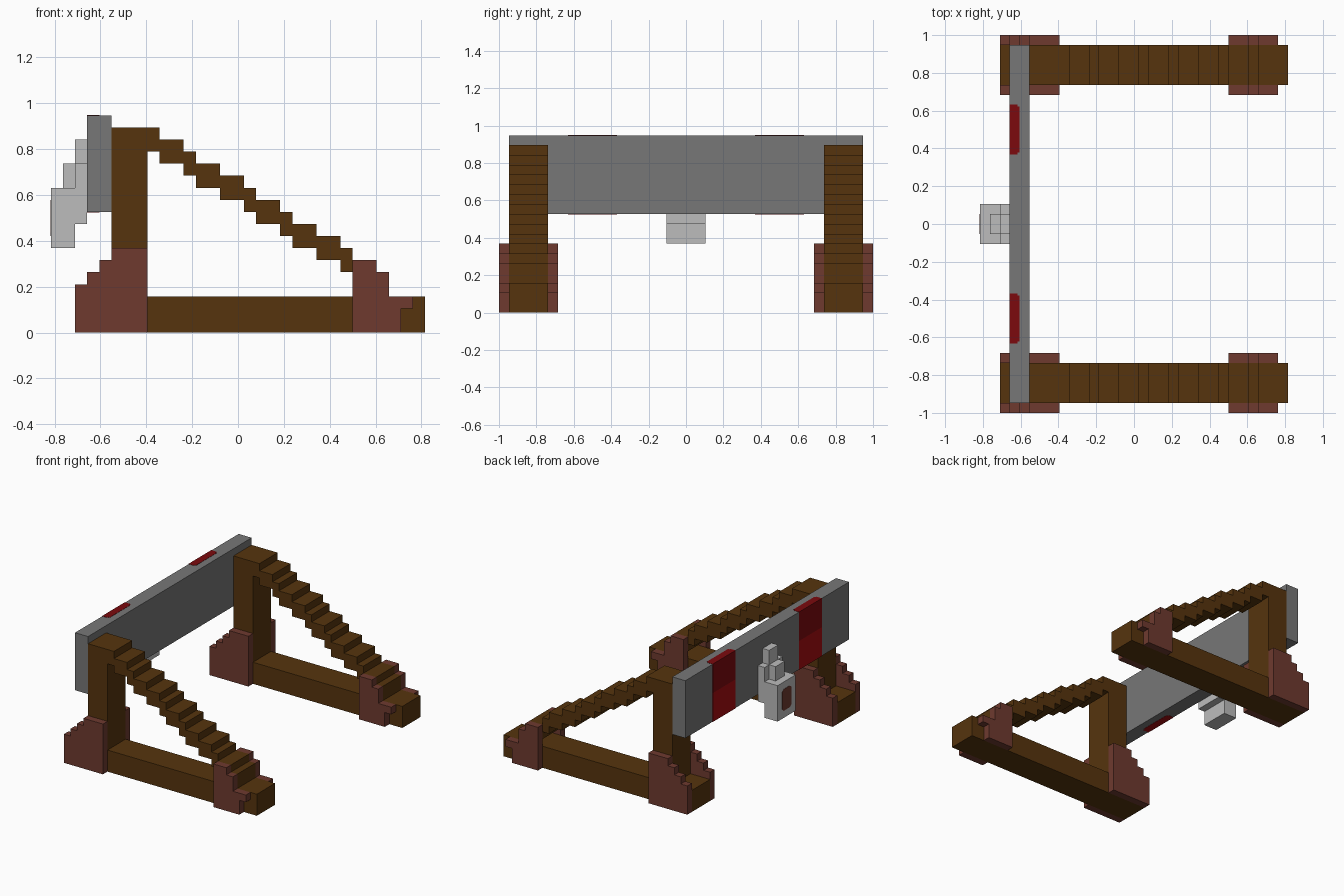
import bpy, bmesh
from mathutils import Vector

U = 2 / 38        # one block
X0 = -15.5        # block index 0 along x
T = 0.03          # painted plate thickness, in blocks

cube = bpy.data.objects.get("Cube")
if cube:
    bpy.data.objects.remove(cube, do_unlink=True)


def material(name, rgb):
    lin = [(c / 255 / 12.92) if c / 255 <= 0.04045 else ((c / 255 + 0.055) / 1.055) ** 2.4 for c in rgb]
    m = bpy.data.materials.new(name)
    m.use_nodes = True
    m.diffuse_color = (*lin, 1)
    m.node_tree.nodes["Principled BSDF"].inputs["Base Color"].default_value = (*lin, 1)
    return m


wood = material("brown wood", (86, 52, 13))
rust = material("reddish brown", (110, 58, 47))
grey = material("mid grey", (119, 119, 119))
pale = material("light grey", (188, 188, 188))
dark_red = material("dark red", (124, 10, 13))
red = material("bright red", (165, 12, 16))


def prism(name, points, axis, lo, hi, mat):
    """Extrude a closed profile, in blocks, along an axis from lo to hi."""
    def place(p, h):
        q = {"x": (h, p[0], p[1]), "y": (p[0], h, p[1]), "z": (p[0], p[1], h)}[axis]
        return Vector((q[0] + X0, q[1], q[2])) * U
    bm = bmesh.new()
    face = bm.faces.new([bm.verts.new(place(p, lo)) for p in points])
    ext = bmesh.ops.extrude_face_region(bm, geom=[face])
    verts = [v for v in ext["geom"] if isinstance(v, bmesh.types.BMVert)]
    bmesh.ops.translate(bm, verts=verts, vec=place((0, 0), hi) - place((0, 0), lo))
    bmesh.ops.recalc_face_normals(bm, faces=bm.faces)
    mesh = bpy.data.meshes.new(name)
    bm.to_mesh(mesh)
    bm.free()
    mesh.materials.append(mat)
    ob = bpy.data.objects.new(name, mesh)
    bpy.context.scene.collection.objects.link(ob)
    return ob


def box(name, x, y, z, mat):
    return prism(name, [(x[0], z[0]), (x[1], z[0]), (x[1], z[1]), (x[0], z[1])], "y", y[0], y[1], mat)


def outline(columns):
    """Stepped outline from (x start, x end, bottom, top) columns."""
    pts = []
    for a, b, lo, hi in columns:
        pts += [(a, hi), (b, hi)]
    for a, b, lo, hi in reversed(columns):
        pts += [(b, lo), (a, lo)]
    return [p for i, p in enumerate(pts) if p != pts[i - 1]]


def notched(u0, u1, v0, v1, c):
    """Rectangle with small corners cut off at its v1 end."""
    return [(u0, v0), (u1, v0), (u1, v1 - c), (u1 - c, v1 - c), (u1 - c, v1),
            (u0 + c, v1), (u0 + c, v1 - c), (u0, v1 - c)]


# Stepped diagonal brace: every column is two blocks high and one lower than the last
edges = [8, 9, 11, 12, 14, 16, 17, 19, 20, 22, 24, 25, 27, 28]
brace = outline([(a, b, 15 - i, 17 - i) for i, (a, b) in enumerate(zip(edges, edges[1:]))])
rear_bracket = outline([(2, 3, 0, 4), (3, 4, 0, 5), (4, 5, 0, 6), (5, 8, 0, 7)])
front_bracket = outline([(25, 27, 0, 6), (27, 28, 0, 5), (28, 29, 0, 3), (29, 30, 2, 3)])

# Two mirrored side frames
for s, side in ((1, "rear"), (-1, "front")):
    lo, hi = sorted((14 * s, 18 * s))
    box(f"{side}_base_beam", (2, 31), (lo, hi), (0, 3), wood)
    box(f"{side}_post", (5, 8), (lo, hi), (3, 17), wood)
    prism(f"{side}_brace", brace, "y", lo, hi, wood)
    for y, where in ((lo - 1, "a"), (hi, "b")):
        prism(f"{side}_post_bracket_{where}", rear_bracket, "y", y, y + 1, rust)
        prism(f"{side}_toe_bracket_{where}", front_bracket, "y", y, y + 1, rust)

# Crossbar with wrapped red stripes
box("crossbar", (3, 5), (-18, 18), (10, 18), grey)
for s, side in ((1, "rear"), (-1, "front")):
    y0, y1 = sorted((7 * s, 12 * s))
    box(f"{side}_stripe_lower", (3 - T, 3), (y0, y1), (10, 14), red)
    box(f"{side}_stripe_upper", (3 - T, 3), (y0, y1), (14, 18), dark_red)
    cap = [(x, y) for y, x in notched(y0, y1, 3 - T, 4, 0.2)]
    prism(f"{side}_stripe_top", cap, "z", 18, 18 + T, dark_red)
    prism(f"{side}_stripe_bottom", cap, "z", 10 - T, 10, red)

# Latch on the outer face of the crossbar
box("latch_body", (0, 2), (-2, 2), (7, 12), pale)
box("latch_plate", (2, 3), (-2, 2), (9, 14), pale)
box("latch_knob", (1, 2), (-1, 1), (12, 14), pale)
box("latch_post", (2, 3), (-1, 1), (14, 16), pale)
keyhole = [(-1, 8.3), (-0.7, 8), (0.7, 8), (1, 8.3), (1, 10.7), (0.7, 11), (-0.7, 11), (-1, 10.7)]
prism("latch_inset", keyhole, "x", -T, 0, rust)
